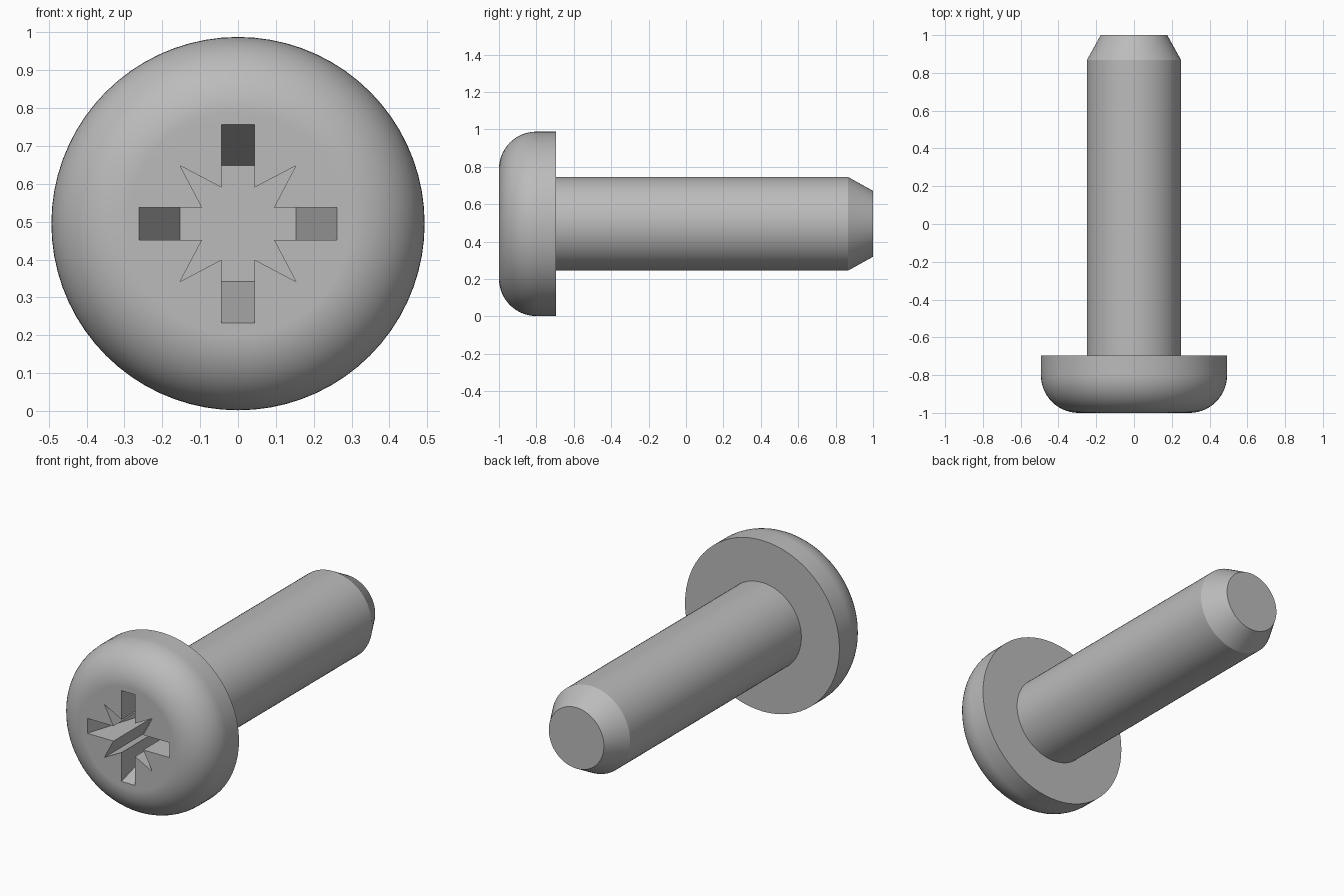
import bpy, bmesh
from math import sin, cos, pi
from mathutils import Vector

cube = bpy.data.objects.get("Cube")
if cube:
    bpy.data.objects.remove(cube, do_unlink=True)

AXIS_Z = 0.495        # height of the screw axis
HEAD_R, FILLET = 0.493, 0.2
SEGMENTS = 72

steel = bpy.data.materials.new("grey_steel")
steel.use_nodes = True
steel.diffuse_color = (0.5, 0.5, 0.5, 1)
steel.node_tree.nodes["Principled BSDF"].inputs["Base Color"].default_value = (0.5, 0.5, 0.5, 1)


def make_object(name, bm):
    bmesh.ops.recalc_face_normals(bm, faces=bm.faces[:])
    mesh = bpy.data.meshes.new(name)
    bm.to_mesh(mesh)
    bm.free()
    obj = bpy.data.objects.new(name, mesh)
    obj.location.z = AXIS_Z
    mesh.materials.append(steel)
    bpy.context.collection.objects.link(obj)
    return obj


def lathe(name, profile):
    """Spin (radius, y) points around the y axis and cap both ends."""
    bm = bmesh.new()
    verts = [bm.verts.new((r, y, 0)) for r, y in profile]
    edges = [bm.edges.new(pair) for pair in zip(verts, verts[1:])]
    bmesh.ops.spin(bm, geom=verts + edges, cent=(0, 0, 0), axis=(0, 1, 0),
                   angle=2 * pi, steps=SEGMENTS, use_merge=False)
    bmesh.ops.remove_doubles(bm, verts=bm.verts[:], dist=0.0001)
    bmesh.ops.holes_fill(bm, edges=[e for e in bm.edges if e.is_boundary], sides=0)
    return make_object(name, bm)


def star_ring(bm, y, arm):
    """Cross outline with four diagonal spikes; arm is the reach of the cross."""
    w, notch, spike = 0.043, 0.095, 0.153
    quarter = [(arm, w), (notch, w), (spike, spike), (w, notch), (w, arm)]
    ring = []
    for k in range(4):
        c, s = round(cos(k * pi / 2)), round(sin(k * pi / 2))
        ring += [bm.verts.new((a * c - b * s, y, a * s + b * c)) for a, b in quarter]
    return ring


# Rounded pan head, plain shank and chamfered tip in one turned solid
steps = 14
fillet = [(HEAD_R - FILLET + FILLET * sin(i / steps * pi / 2),
           -1 + FILLET - FILLET * cos(i / steps * pi / 2)) for i in range(steps + 1)]
screw = lathe("screw_body", fillet + [(HEAD_R, -0.695), (0.25, -0.695),
                                      (0.25, 0.867), (0.176, 1.0)])

# Drive recess: cross arms slope inwards, spikes run straight down
depth, over = 0.35, 0.05
taper = (0.262 - 0.153) / depth
bm = bmesh.new()
outer = star_ring(bm, -1 - over, 0.262 + taper * over)
inner = star_ring(bm, -1 + depth, 0.153)
bm.faces.new(outer)
bm.faces.new(inner)
n = len(outer)
for i in range(n):
    j = (i + 1) % n
    bm.faces.new((outer[i], outer[j], inner[j], inner[i]))
cutter = make_object("recess_cutter", bm)
cutter.hide_render = True

cut = screw.modifiers.new("drive_recess", 'BOOLEAN')
cut.operation = 'DIFFERENCE'
cut.solver = 'EXACT'
cut.object = cutter

bpy.ops.object.select_all(action='DESELECT')
screw.select_set(True)
bpy.context.view_layer.objects.active = screw
bpy.ops.object.modifier_apply(modifier=cut.name)
bpy.data.objects.remove(cutter, do_unlink=True)

# Smooth turned surfaces, crisp edges, flat end faces
bpy.ops.object.shade_smooth_by_angle(angle=pi / 7)
weighted = screw.modifiers.new("flat_ends", 'WEIGHTED_NORMAL')
weighted.keep_sharp = True
